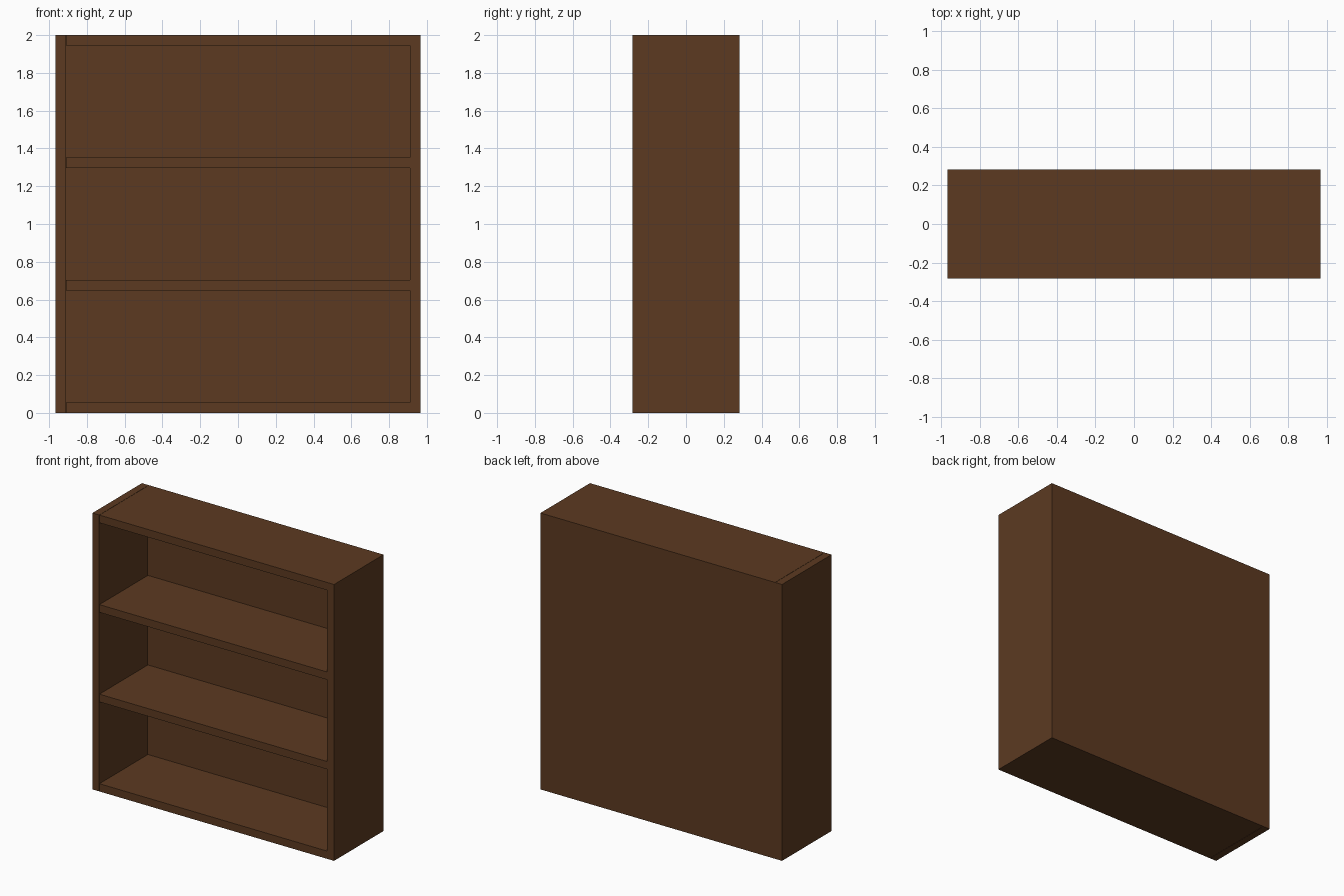
import bpy

if "Cube" in bpy.data.objects:
    bpy.data.objects.remove(bpy.data.objects["Cube"])

W, D, H = 0.967, 0.283, 2.0   # half width, half depth, height
T = 0.056                     # board thickness
BACK = 0.012                  # back panel thickness
GAP = 0.002                   # hairline joint beside the left upright

wood = bpy.data.materials.new("dark_brown_wood")
wood.diffuse_color = (0.107, 0.0423, 0.0152, 1)
wood.use_nodes = True
wood.node_tree.nodes["Principled BSDF"].inputs["Base Color"].default_value = wood.diffuse_color


def board(name, lo, hi):
    """Axis-aligned board between two corners."""
    bpy.ops.mesh.primitive_cube_add(size=1, location=[(a + b) / 2 for a, b in zip(lo, hi)])
    ob = bpy.context.object
    ob.name = name
    ob.scale = [b - a for a, b in zip(lo, hi)]
    bpy.ops.object.transform_apply(location=False, rotation=False, scale=True)
    ob.data.materials.append(wood)
    return ob


# Uprights
board("left_side", (-W, -D, 0), (-W + T - GAP, D - BACK, H))
board("right_side", (W - T, -D, 0), (W, D - BACK, H))

# Bottom, two shelves and top, evenly spaced between the uprights
names = ["bottom_board", "lower_shelf", "upper_shelf", "top_board"]
for i, name in enumerate(names):
    z = i * (H - T) / 3
    board(name, (-W + T, -D, z), (W - T, D - BACK, z + T))

# Thin back panel
board("back_panel", (-W, D - BACK, 0), (W, D, H))
